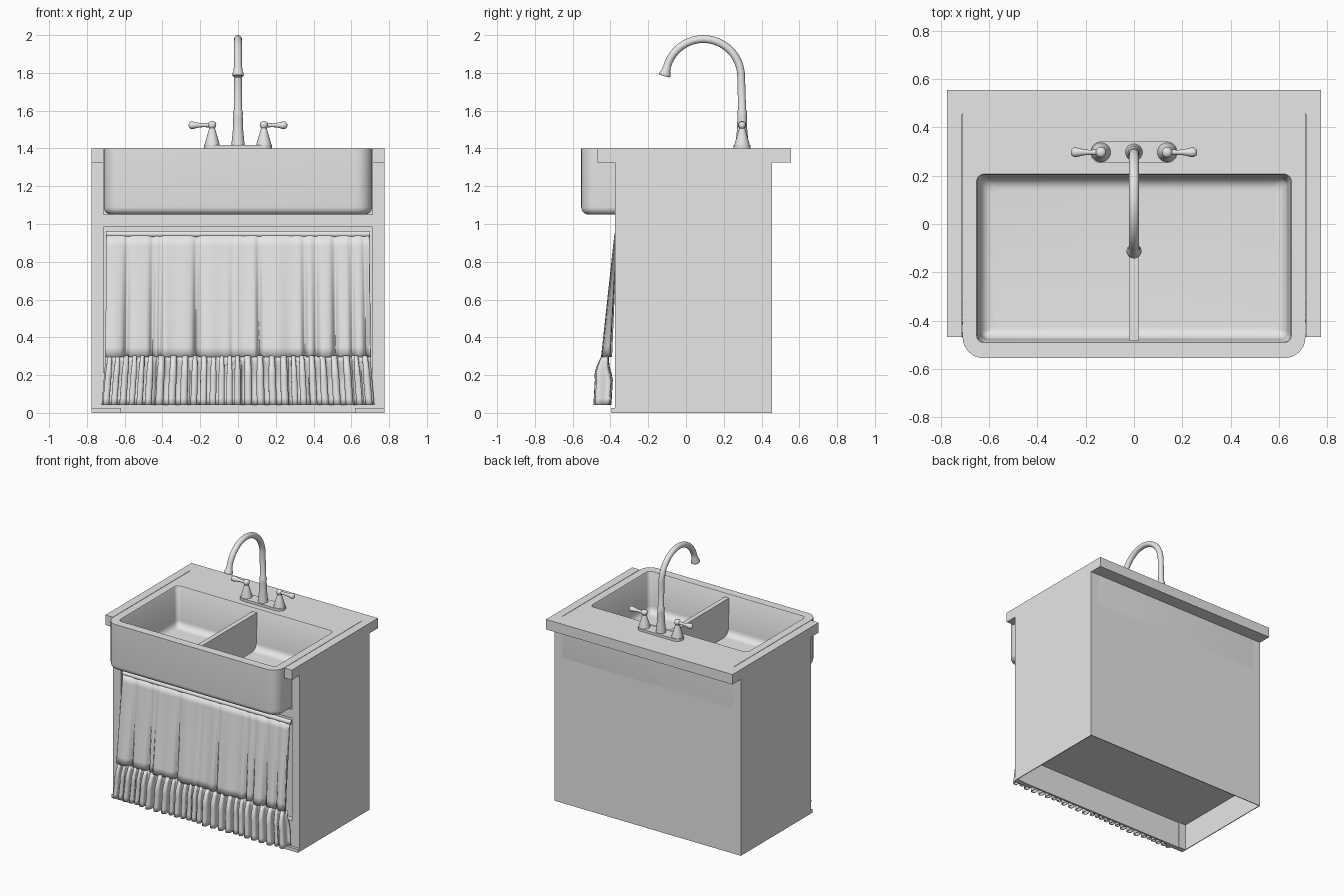
import bpy, bmesh, math, random
from mathutils import Vector

if "Cube" in bpy.data.objects:
    bpy.data.objects.remove(bpy.data.objects["Cube"])
random.seed(4)

GREY = (0.8, 0.8, 0.8, 1)
mat = bpy.data.materials.new("plain_grey")
mat.use_nodes = True
mat.diffuse_color = GREY
mat.node_tree.nodes["Principled BSDF"].inputs["Base Color"].default_value = GREY


def finish(name, bm, smooth=None):
    bmesh.ops.recalc_face_normals(bm, faces=bm.faces)
    me = bpy.data.meshes.new(name)
    bm.to_mesh(me)
    bm.free()
    me.materials.append(mat)
    ob = bpy.data.objects.new(name, me)
    bpy.context.collection.objects.link(ob)
    if smooth:
        bpy.ops.object.select_all(action='DESELECT')
        ob.select_set(True)
        bpy.context.view_layer.objects.active = ob
        bpy.ops.object.shade_smooth_by_angle(angle=math.radians(smooth))
    return ob


def box(name, x0, x1, y0, y1, z0, z1):
    return prism(name, [(x0, y0), (x1, y0), (x1, y1), (x0, y1)], z0, z1)


def prism(name, outline, z0, z1, smooth=None):
    return loft(name, [[(x, y, z) for x, y in outline] for z in (z0, z1)], smooth)


def loft(name, rings, smooth=40):
    """Skin closed rings of equal point count and cap both ends."""
    bm = bmesh.new()
    loops = [[bm.verts.new(p) for p in ring] for ring in rings]
    n = len(loops[0])
    for a, b in zip(loops, loops[1:]):
        for i in range(n):
            j = (i + 1) % n
            bm.faces.new((a[i], a[j], b[j], b[i]))
    bm.faces.new(loops[0])
    bm.faces.new(loops[-1])
    return finish(name, bm, smooth)


def sweep(name, path, side, sides=24):
    """Round tube through (point, radius) stations."""
    pts = [Vector(p) for p, r in path]
    side = Vector(side)
    rings = []
    for i, (p, r) in enumerate(path):
        t = (pts[min(i + 1, len(pts) - 1)] - pts[max(i - 1, 0)]).normalized()
        up = t.cross(side)
        rings.append([pts[i] + r * (math.cos(a) * side + math.sin(a) * up)
                      for a in (math.tau * k / sides for k in range(sides))])
    return loft(name, rings, 45)


def round_rect(hx, y0, y1, front_r, back_r, n=8):
    corners = [(-1, y0, 1, front_r, 180), (1, y0, 1, front_r, 270),
               (1, y1, -1, back_r, 0), (-1, y1, -1, back_r, 90)]
    out = []
    for sx, y, sy, r, start in corners:
        for k in range(n + 1):
            a = math.radians(start + 90 * k / n)
            out.append((sx * (hx - r) + r * math.cos(a), y + sy * r + r * math.sin(a)))
    return out


# Cabinet
W, F, B = 0.775, -0.375, 0.455
for s, side in ((1, "left"), (-1, "right")):
    xs = sorted((s * 0.712, s * W))
    box(side + "_stile", *xs, F, F + 0.02, 0, 1.325)
    box(side + "_panel", *sorted((s * (W - 0.006), s * W)), F, B, 0, 1.325)
    box(side + "_foot", *sorted((s * 0.62, s * W)), F - 0.02, F + 0.01, 0, 0.025)
box("back_panel", -W, W, B - 0.006, B, 0, 1.325)
box("cabinet_floor", -W, W, F, B, 0.2, 0.215)
box("toe_board", -0.715, 0.715, F, F + 0.015, 0, 0.21)
box("top_rail", -0.715, 0.715, F, F + 0.02, 0.985, 1.05)
box("inner_panel", -0.715, 0.715, F + 0.05, F + 0.06, 0.21, 1.05)

# Countertop with a notch for the sink
prism("countertop", [(-W, -0.468), (-0.713, -0.468), (-0.713, 0.455), (0.713, 0.455),
                     (0.713, -0.468), (W, -0.468), (W, 0.555), (-W, 0.555)], 1.325, 1.4)

# Sink: outside upward, over the rim, then down into the basin
rings = []


def ring(inset, z, hx, y0, y1, fr, br):
    rings.append([(x, y, z) for x, y in round_rect(
        hx - inset, y0 + inset, y1 - inset, max(fr - inset, 0.01), br)])


for k in range(7):
    a = math.pi / 2 * k / 6
    ring(0.04 * (1 - math.sin(a)), 1.09 - 0.04 * math.cos(a), 0.71, -0.555, 0.455, 0.085, 0.002)
ring(0, 1.4, 0.71, -0.555, 0.455, 0.085, 0.002)
ring(0, 1.4, 0.652, -0.492, 0.207, 0.03, 0.03)
ring(0.004, 1.393, 0.652, -0.492, 0.207, 0.03, 0.03)
for k in range(8):
    a = math.pi / 2 * k / 7
    ring(0.015 + 0.05 * (1 - math.cos(a)), 1.15 - 0.05 * math.sin(a),
         0.652, -0.492, 0.207, 0.05, 0.03)
loft("sink", rings)
box("basin_divider", -0.018, 0.018, -0.485, 0.198, 1.09, 1.375)

# Faucet
FY = 0.297
prism("faucet_base", [(x, y + FY) for x, y in round_rect(0.18, -0.045, 0.045, 0.044, 0.044)],
      1.395, 1.418, 40)
path = [((0, FY, z), r) for z, r in
        ((1.41, 0.036), (1.43, 0.034), (1.5, 0.027), (1.57, 0.025), (1.595, 0.026), (1.605, 0.021))]
cy, cz, R = 0.092, 1.779, 0.2
for k in range(23):
    a = math.radians(165 * k / 22)
    path.append(((0, cy + R * math.cos(a), cz + R * math.sin(a)), 0.0205))
end, down = Vector(path[-1][0]), Vector((0, -0.26, -0.966))
for d, r in ((0.006, 0.023), (0.018, 0.023), (0.035, 0.03), (0.045, 0.031), (0.05, 0.027)):
    path.append((tuple(end + d * down), r))
sweep("spout", path, (1, 0, 0))
for s, side in ((1, "left"), (-1, "right")):
    x = s * 0.137
    sweep(side + "_valve", [((x, FY, z), r) for z, r in (
        (1.41, 0.041), (1.425, 0.039), (1.47, 0.026), (1.5, 0.017), (1.508, 0.015),
        (1.515, 0.021), (1.53, 0.022), (1.54, 0.017), (1.544, 0.006))], (1, 0, 0))
    sweep(side + "_lever", [((s * d, FY, 1.523), r) for d, r in (
        (0.13, 0.012), (0.165, 0.011), (0.185, 0.01), (0.21, 0.013), (0.235, 0.019),
        (0.25, 0.019), (0.258, 0.013), (0.262, 0.004))], (0, 1, 0))

# Curtain rod
sweep("curtain_rod", [((x, -0.362, 0.946), 0.017) for x in (-0.7, 0, 0.7)], (0, 1, 0), 16)


def cloth(name, z0, z1, cols, rows, shape):
    bm = bmesh.new()
    grid = []
    for j in range(rows + 1):
        v = j / rows
        line = []
        for i in range(cols + 1):
            x, y = shape(2 * i / cols - 1, v)
            line.append(bm.verts.new((x, y, z0 + (z1 - z0) * v)))
        grid.append(line)
    for a, b in zip(grid, grid[1:]):
        for i in range(cols):
            bm.faces.new((a[i], a[i + 1], b[i + 1], b[i]))
    ob = finish(name, bm, 60)
    mod = ob.modifiers.new("thickness", 'SOLIDIFY')
    mod.thickness = 0.005
    return ob


# Curtain: broad panels parted by narrow creases
creases = [(-0.585, 0.8), (-0.45, 1), (-0.41, 0.9), (-0.22, 1), (-0.03, 0.3), (0.11, 1),
           (0.35, 0.9), (0.41, 0.8), (0.51, 0.9), (0.6, 0.8), (0.67, 1)]


def drape(u, v):
    x = 0.695 * u
    fold = 0.0
    shift = 0.0
    for c, w in creases:
        d = (x - c) / 0.017
        fold += w * math.exp(-d * d)
        shift += 0.012 * w * d * math.exp(-d * d / 2)
    wave = 0.006 * math.sin(23 * x + 1) + 0.004 * math.sin(51 * x)
    depth = 0.2 + 0.8 * v
    return (x * (1 + 0.012 * v) - shift * depth * 0.6,
            -0.378 - 0.062 * v + depth * (0.035 * fold + wave))


cloth("curtain", 0.94, 0.295, 260, 12, drape)

# Gathered ruffle along the hem, with uneven pleats
pleats = [random.uniform(0.7, 1.3) for _ in range(27)]
total = sum(pleats)


def gather(u, v):
    pos, i = (u + 1) / 2 * total, 0
    while i < len(pleats) - 1 and pos > pleats[i]:
        pos -= pleats[i]
        i += 1
    a = math.tau * pos / pleats[i]
    spread = min(1, 0.35 + 1.6 * v)
    bulge = 0.008 * math.sin(math.pi * min(1, v * 2))
    x = u * (0.7 + 0.022 * v) + 0.011 * spread * math.sin(2 * a)
    y = -0.43 - 0.015 * v - bulge + spread * 0.036 * pleats[i] * math.cos(a)
    return x, y


cloth("curtain_ruffle", 0.305, 0.043, 432, 8, gather)
